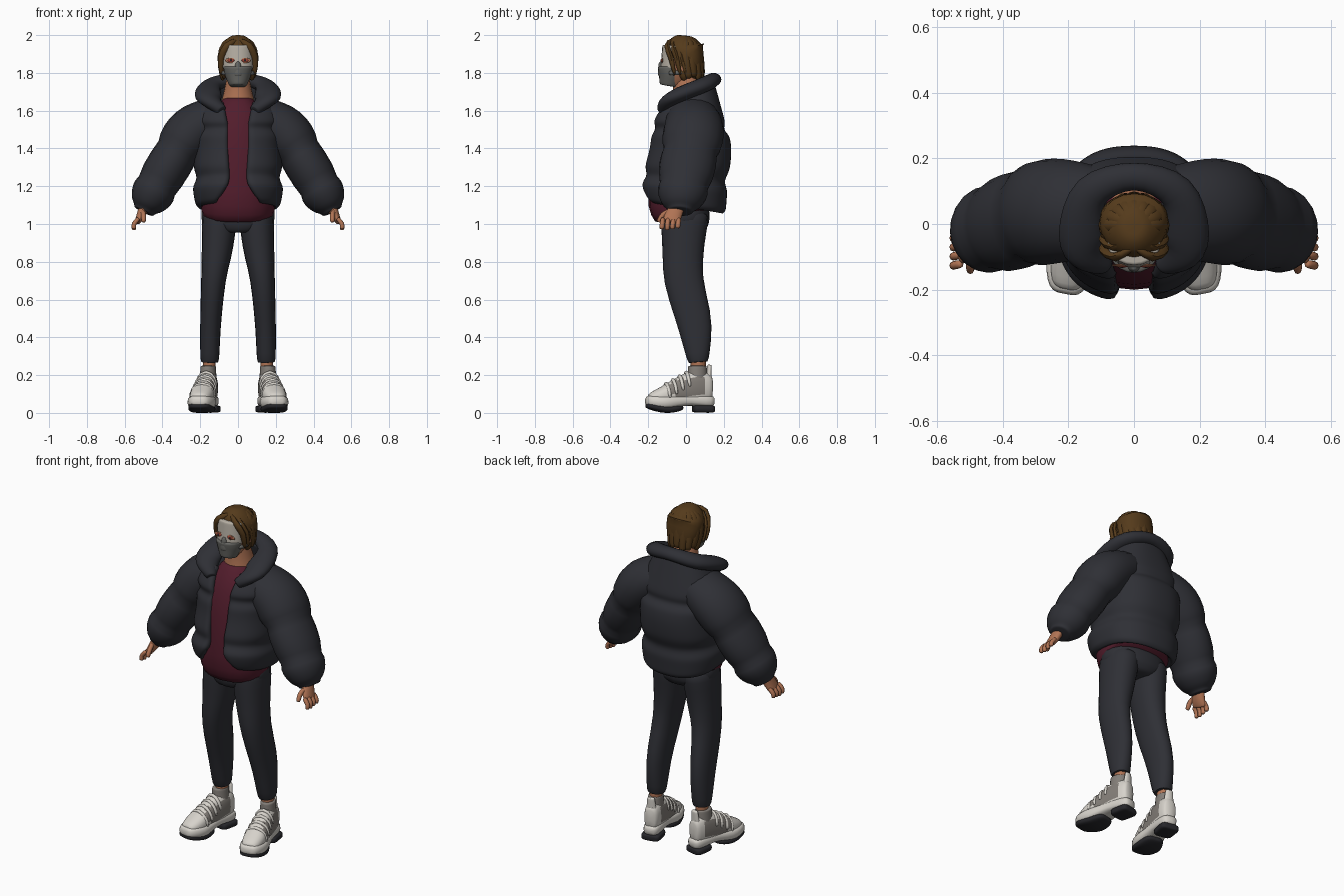
import bpy
import math
from mathutils import Matrix, Vector

cube = bpy.data.objects.get("Cube")
if cube:
    bpy.data.objects.remove(cube, do_unlink=True)


def material(name, red, green, blue):
    mat = bpy.data.materials.new(name)
    mat.use_nodes = True
    colour = (red, green, blue, 1)
    mat.diffuse_color = colour
    mat.node_tree.nodes["Principled BSDF"].inputs["Base Color"].default_value = colour
    return mat


CHARCOAL = material("charcoal_cloth", .028, .029, .036)
MAROON = material("maroon_knit", .085, .012, .025)
HAIR = material("brown_hair", .09, .043, .011)
SKIN = material("skin", .44, .175, .09)
PALE = material("pale_mask", .47, .43, .37)
GREY = material("grey_mask", .13, .13, .12)
WHITE = material("white_leather", .68, .65, .6)
TAUPE = material("taupe_panel", .23, .21, .19)
RUBBER = material("black_rubber", .02, .02, .024)
RED = material("red_eye", .35, .06, .04)

RIGHTWARD, BACK, UP = Matrix.Identity(3)


def blend(keys, t):
    """Smooth curve through evenly spaced key tuples, t running from 0 to 1."""
    last = len(keys) - 1
    i = min(int(t * last), last - 1)
    u = t * last - i
    before, after = keys[max(i - 1, 0)], keys[min(i + 2, last)]
    value = []
    for a, b, c, d in zip(before, keys[i], keys[i + 1], after):
        slope_in, slope_out = (c - a) / 2, (d - b) / 2
        ease = u * u * (3 - 2 * u)
        value.append(b + (c - b) * ease + slope_in * u * (1 - u) ** 2
                     - slope_out * u * u * (1 - u))
    return value


def pinch(t, seams):
    """Radius factor that dips where stitching squeezes the padding."""
    return 1 - sum(math.exp(-((t - seam) / .04) ** 2) for seam in seams) / 11


def squircle(angle, box):
    """Unit ellipse that becomes boxier as box grows above 2."""
    return [math.copysign(abs(v) ** (2 / box), v) for v in (math.cos(angle), math.sin(angle))]


def skin(name, rings, mat, closed=True):
    """Join a stack of point rings into one smooth object."""
    n = len(rings[0])
    verts = [point for ring in rings for point in ring]
    faces = []
    for base in range(0, len(verts) - n, n):
        for j in range(n if closed else n - 1):
            k = (j + 1) % n
            faces.append((base + j, base + k, base + n + k, base + n + j))
    if closed:
        faces.append(tuple(reversed(range(n))))
        faces.append(tuple(range(len(verts) - n, len(verts))))
    mesh = bpy.data.meshes.new(name)
    mesh.from_pydata(verts, [], faces)
    mesh.materials.append(mat)
    mesh.shade_smooth()
    mesh.set_sharp_from_angle(angle=1)
    ob = bpy.data.objects.new(name, mesh)
    bpy.context.collection.objects.link(ob)
    return ob


def tube(name, keys, mat, side=1, ref=BACK, box=2, ends=12, seams=(), steps=16, seg=20):
    """Loft through keys (x, y, z, side radius, ref radius); low ends means rounder tips."""
    params = [(1 - math.cos(math.pi * i / steps)) / 2 for i in range(steps + 1)]
    samples = [blend(keys, t) for t in params]
    points = [Vector((side * x, y, z)) for x, y, z, *radii in samples]
    rings = []
    for i, t in enumerate(params):
        tangent = (points[min(i + 1, steps)] - points[max(i - 1, 0)]).normalized()
        across = ref.cross(tangent).normalized()
        along = tangent.cross(across)
        tip = max(1 - abs(2 * t - 1) ** ends, 0) ** (1 / ends)
        scale = max(tip, .1) * pinch(t, seams)
        across *= scale * samples[i][3]
        along *= scale * samples[i][4]
        ring = []
        for k in range(seg):
            c, s = squircle(math.tau * k / seg, box)
            ring.append(points[i] + across * c + along * s)
        rings.append(ring)
    return skin(name, rings, mat)


def centred(name, keys, mat, **options):
    """Tube on the middle plane, keys (y, z, side radius, ref radius)."""
    return tube(name, [(0, *key) for key in keys], mat, **options)


def strand(name, points, width, depth, mat, side=1, ref=BACK, ends=4):
    """Thin tube of constant section with rounded tips."""
    keys = [(*point, width, depth) for point in points]
    return tube(name, keys, mat, side, ref, ends=ends, steps=10, seg=8)


def ball(name, location, size, mat):
    bpy.ops.mesh.primitive_uv_sphere_add(segments=16, ring_count=8, location=location)
    ob = bpy.context.object
    ob.name, ob.scale = name, size
    ob.data.materials.append(mat)
    bpy.ops.object.shade_smooth()


# Open jacket body: z, front lift, centre y, half width, half depth, half opening
profile = [(1.08, .03, 0, .22, .21, .12), (1.2, .02, -.01, .24, .23, .055),
           (1.4, 0, .02, .23, .22, .055), (1.55, 0, .015, .23, .19, .06),
           (1.7, -.05, .02, .16, .13, .08)]
rings, rows, columns = [], 32, 36
for i in range(rows + 1):
    z, lift, centre, width, depth, gap = blend(profile, i / rows)
    puff = pinch(i / rows, (0, .31, .67))
    start = math.asin((gap / width) ** 1.2)
    ring = []
    for k in range(columns + 1):
        angle = start + (math.tau - 2 * start) * k / columns
        c, s = squircle(angle, 2.4)
        ring.append((puff * width * s, centre - puff * depth * c, z + lift * math.cos(angle)))
    rings.append(ring)
jacket = skin("jacket_body", rings, CHARCOAL, closed=False)
jacket.modifiers.new("padding", "SOLIDIFY").thickness = .045
jacket.modifiers.new("soft_edges", "SUBSURF")

# Padded collar, symmetric about the nape
half = [(.085, -.13, 1.6, .03, .03), (.155, -.06, 1.67, .07, .04), (.135, .09, 1.735, .055, .04)]
nape = (0, .145, 1.765, .042, .035)
mirrored = [(-x, *rest) for x, *rest in reversed(half)]
tube("jacket_collar", half + [nape] + mirrored, CHARCOAL, ref=UP, steps=40)

# Shirt, neck and trouser seat
centred("shirt", [(0, 1.05, .19, .16), (-.01, 1.12, .195, .19), (-.01, 1.4, .18, .175),
                  (0, 1.57, .14, .14), (0, 1.67, .075, .085)], MAROON, box=2.3)
centred("neck", [(.02, 1.6, .1, .1), (.01, 1.7, .075, .08), (-.01, 1.8, .055, .06)], SKIN)
centred("trouser_seat", [(-.01, .955, .1, .11), (-.01, 1.01, .187, .13), (0, 1.1, .19, .13)],
        CHARCOAL, box=2.2, ends=6)

# Head and two-piece mask
centred("head", [(-.08, 1.735, .04, .06), (-.04, 1.81, .08, .09), (-.02, 1.9, .086, .1),
                 (-.01, 1.975, .06, .07)], SKIN, ends=6)
centred("upper_mask", [(-.07, 1.82, .08, .065), (-.06, 1.945, .08, .065)], PALE)
centred("lower_mask", [(-.09, 1.73, .045, .05), (-.08, 1.79, .07, .065),
                       (-.08, 1.835, .077, .07)], GREY)
centred("mask_nose", [(-.13, 1.78, .03, .02), (-.13, 1.86, .012, .015)], GREY, ends=3)

# Hair cap with overlapping locks around the sides and back
centred("hair_cap", [(.05, 1.765, .065, .04), (.03, 1.86, .1, .068), (-.005, 1.93, .1, .105),
                     (0, 1.997, .05, .06)], HAIR, ends=4)
lock_count = 11
for k in range(lock_count):
    angle = math.radians(-25 + 230 * k / (lock_count - 1))
    c, s = math.cos(angle), math.sin(angle)
    hem = 1.76 + .01 * (k % 3)
    path = [(r * c, .85 * r * s + back, z) for r, back, z in
            ((.02, 0, 1.98), (.07, 0, 1.955), (.094, 0, 1.88), (.08, .02, hem))]
    strand(f"hair_lock_{k}", path, .024, .015, HAIR, ref=Vector((c, s, .3)).normalized())

for side, label in ((1, "left"), (-1, "right")):
    # Face details and parted fringe
    for k in range(3):
        shift = Vector((0, .03 * k, 0))
        path = [Vector(p) + shift for p in ((0, -.07, 1.975), (.055, -.1, 1.945),
                                            (.088, -.08, 1.88), (.088, -.06, 1.79))]
        strand(f"{label}_fringe_{k}", path, .02, .015, HAIR, side, ends=2)
    ball(f"{label}_eyelid", (side * .038, -.126, 1.866), (.03, .004, .014), SKIN)
    ball(f"{label}_eye", (side * .037, -.129, 1.866), (.018, .004, .009), RED)
    ball(f"{label}_pupil", (side * .037, -.131, 1.866), (.006, .004, .006), RUBBER)
    ball(f"{label}_ear", (side * .086, -.015, 1.835), (.012, .022, .032), SKIN)
    strand(f"{label}_mask_strap", [(.07, -.09, 1.8), (.083, -.05, 1.8), (.084, 0, 1.81)],
           .008, .012, GREY, side, UP)

    # Puffy sleeve
    tube(f"{label}_sleeve", [(.06, .03, 1.59, .1, .13), (.24, .04, 1.49, .135, .16),
                             (.36, .01, 1.32, .118, .15), (.455, -.02, 1.155, .113, .13),
                             (.5, -.03, 1.065, .06, .07)],
         CHARCOAL, side, seams=(.42, .66, .94), steps=36)

    # Hand
    tube(f"{label}_palm", [(.49, -.035, 1.11, .028, .036), (.512, -.065, 1.05, .024, .044),
                           (.532, -.08, 1.01, .016, .046)], SKIN, side, ends=6)
    for k in range(4):
        y = -.122 + .028 * k
        tip = .968 + .005 * abs(k - 1)
        strand(f"{label}_finger_{k}", [(.526, y, 1.03), (.55, y - .004, 1), (.55, y - .006, tip)],
               .012, .013, SKIN, side)
    strand(f"{label}_thumb", [(.508, -.08, 1.07), (.5, -.12, 1.05), (.5, -.145, 1.01)],
           .013, .014, SKIN, side, UP)

    # Trouser leg and bare ankle
    tube(f"{label}_trouser_leg", [(.15, .065, .265, .05, .055), (.145, .045, .47, .055, .09),
                                  (.13, -.01, .7, .065, .103), (.11, -.015, .87, .082, .11),
                                  (.095, -.005, 1.06, .095, .13)], CHARCOAL, side, box=2.2)
    strand(f"{label}_ankle", [(.152, .065, .17), (.152, .065, .3)], .034, .04, SKIN, side,
           ends=12)

    # Shoe, modelled straight and then turned outward
    upper = centred(f"{label}_shoe_upper", [
        (.14, .13, .045, .085), (.05, .13, .052, .095), (-.04, .11, .057, .075),
        (-.12, .09, .063, .052), (-.2, .07, .05, .035)], WHITE, ref=UP, box=2.4, ends=5)
    upper.data.materials.append(TAUPE)
    for face in upper.data.polygons:
        on_flank = abs(face.normal.x) > .45 and -.1 < face.center.y < .09
        face.material_index = int(on_flank and .09 < face.center.z < .18)
    shoe = [
        upper,
        centred(f"{label}_shoe_sock", [(.06, .15, .046, .055), (.06, .25, .04, .05)], TAUPE),
        centred(f"{label}_heel_tab", [(.118, .17, .03, .016), (.126, .255, .022, .011)],
                WHITE, ends=6),
        centred(f"{label}_midsole", [(.15, .06, .055, .04), (.01, .068, .055, .03),
                                     (-.12, .056, .075, .038), (-.218, .066, .06, .034)],
                WHITE, ref=UP, box=3, ends=3.5),
        centred(f"{label}_heel_outsole", [(.15, .02, .056, .02), (.035, .022, .054, .02)],
                RUBBER, ref=UP, box=4, ends=4),
        centred(f"{label}_toe_outsole", [(-.02, .03, .054, .018), (-.11, .02, .07, .02),
                                         (-.216, .042, .058, .02)],
                RUBBER, ref=UP, box=3, ends=3.5)]
    for k in range(4):
        width, y, foot = .052 + .004 * k, .01 - .036 * k, .14 - .02 * k
        arc = [(width * math.cos(a), y - .01 * math.sin(a), foot + .075 * math.sin(a))
               for a in (math.pi * q / 8 for q in range(9))]
        shoe.append(strand(f"{label}_shoe_strap_{k}", arc, .009, .01, WHITE))
    ankle = Vector((0, .07, 0))
    stand = Matrix.Translation(ankle + side * .156 * RIGHTWARD)
    for part in shoe:
        part.matrix_world = stand @ Matrix.Rotation(side * .19, 4, "Z") @ Matrix.Translation(-ankle)
